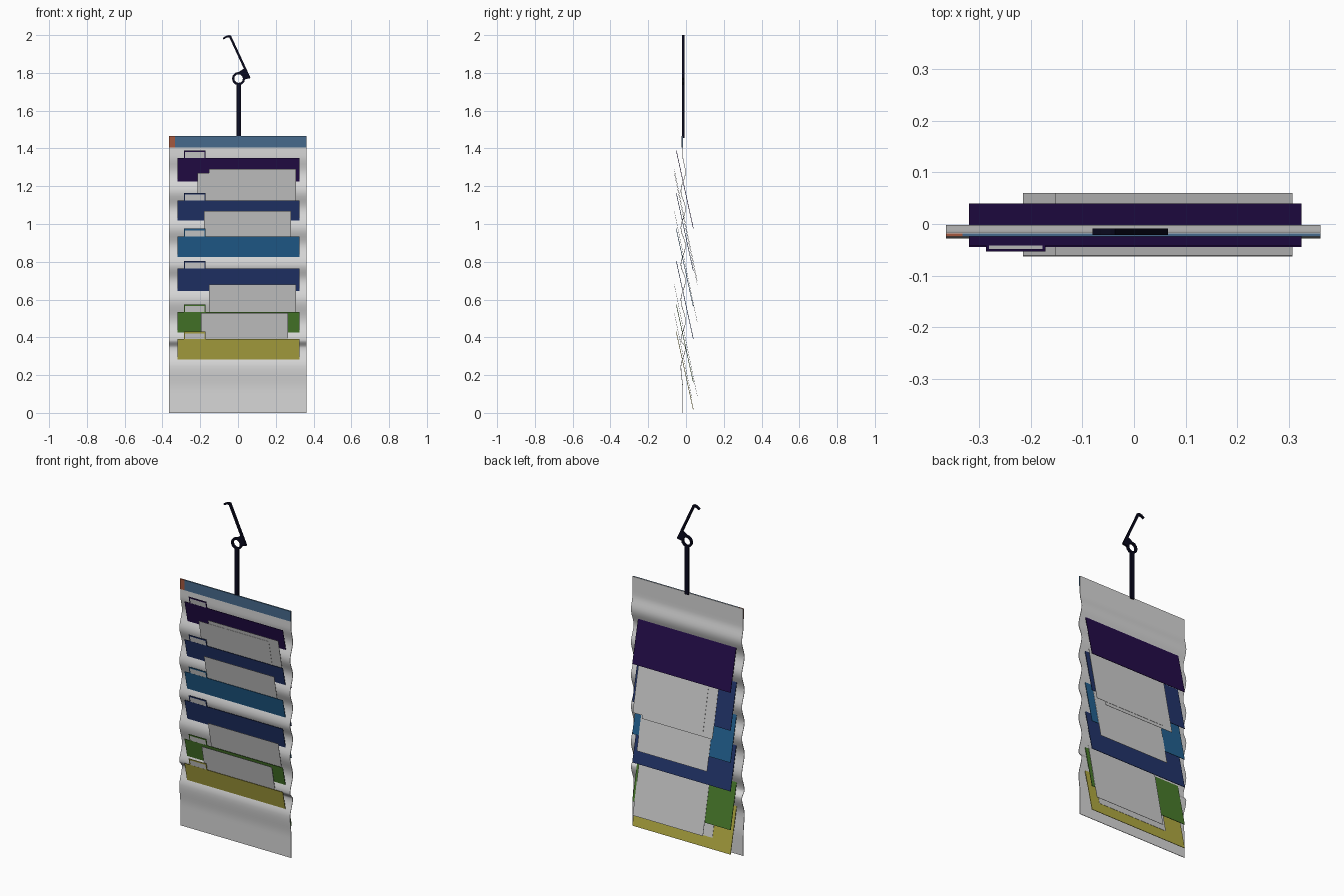
import bpy, bmesh, math

if "Cube" in bpy.data.objects:
    bpy.data.objects.remove(bpy.data.objects["Cube"])


def srgb(c):
    c /= 255
    return c / 12.92 if c <= 0.04045 else ((c + 0.055) / 1.055) ** 2.4


def material(name, r, g, b):
    m = bpy.data.materials.new(name)
    m.diffuse_color = (srgb(r), srgb(g), srgb(b), 1)
    m.use_nodes = True
    m.node_tree.nodes["Principled BSDF"].inputs["Base Color"].default_value = m.diffuse_color
    return m


PURPLE = material("deep purple", 36, 12, 74)
NAVY = material("navy blue", 34, 53, 108)
BLUE = material("mid blue", 34, 97, 146)
GREEN = material("leaf green", 74, 125, 44)
YELLOW = material("mustard yellow", 178, 170, 66)
HEADER = material("slate blue", 70, 106, 140)
RUST = material("rust orange", 165, 88, 62)
BLACK = material("blue black", 9, 9, 30)
PANEL = material("panel grey white", 215, 215, 215)
PAPER = material("paper white", 206, 206, 206)


def finish(name, bm, mat):
    bmesh.ops.recalc_face_normals(bm, faces=bm.faces)
    me = bpy.data.meshes.new(name)
    bm.to_mesh(me)
    bm.free()
    ob = bpy.data.objects.new(name, me)
    bpy.context.collection.objects.link(ob)
    me.materials.append(mat)
    return ob


def plate(name, outline, y_of_z, thick, mat):
    """Thin prism from an (x, z) outline, leaning along y_of_z."""
    bm = bmesh.new()
    front = [bm.verts.new((x, y_of_z(z) - thick / 2, z)) for x, z in outline]
    back = [bm.verts.new((x, y_of_z(z) + thick / 2, z)) for x, z in outline]
    n = len(outline)
    bm.faces.new(front)
    bm.faces.new(back[::-1])
    for i in range(n):
        j = (i + 1) % n
        bm.faces.new((front[i], back[i], back[j], front[j]))
    return finish(name, bm, mat)


def rect(x0, x1, z0, z1):
    return [(x0, z0), (x1, z0), (x1, z1), (x0, z1)]


def leaning(top, y_top, slope):
    return lambda z: y_top + (top - z) * slope


def flat(y):
    return lambda z: y


Y0 = -0.017
X0, X1, TOP = -0.365, 0.362, 1.465

# rippled back panel: swings back behind each folder top, forward below its slot
slots = [1.225, 1.03, 0.835, 0.65, 0.435, 0.295]
keys = [(TOP, Y0), (1.36, Y0)]
for s in slots:
    keys += [(s + 0.05, -0.003), (s - 0.05, -0.027)]
keys += [(0.12, Y0), (0.0, Y0)]
bm = bmesh.new()
rows = []
for (za, ya), (zb, yb) in zip(keys, keys[1:]):
    for k in range(6):
        t = k / 6
        rows.append((za + (zb - za) * t, ya + (yb - ya) * (1 - math.cos(math.pi * t)) / 2))
rows.append(keys[-1])
prev = None
for z, y in rows:
    cur = [bm.verts.new(p) for p in ((X0, y - .0015, z), (X1, y - .0015, z),
                                     (X1, y + .0015, z), (X0, y + .0015, z))]
    if prev:
        for i in range(4):
            bm.faces.new((prev[i], prev[(i + 1) % 4], cur[(i + 1) % 4], cur[i]))
    else:
        bm.faces.new(cur)
    prev = cur
bm.faces.new(prev)
panel = finish("back_panel", bm, PANEL)
bpy.context.view_layer.objects.active = panel
panel.select_set(True)
bpy.ops.object.shade_smooth_by_angle(angle=math.radians(40))

# header strip with coloured end
plate("header_strip", rect(-0.333, X1, 1.405, TOP), flat(Y0 - 0.004), 0.006, HEADER)
plate("header_end", rect(X0, -0.333, 1.405, TOP), flat(Y0 - 0.004), 0.006, RUST)

# folders with framed label tabs
folders = [(1.35, PURPLE), (1.125, NAVY), (0.935, BLUE),
           (0.765, NAVY), (0.535, GREEN), (0.39, YELLOW)]
for i, (z, mat) in enumerate(folders, 1):
    lean = leaning(z, -0.043, 0.219)
    plate(f"folder_{i}", rect(-0.32, 0.325, z - 0.373, z), lean, 0.003, mat)
    a, b, c, d = -0.287, -0.172, z, z + 0.04
    w = 0.006
    plate(f"folder_tab_{i}",
          [(a, c), (a + w, c), (a + w, d - 0.009), (b - w, d - 0.009),
           (b - w, c), (b, c), (b, d), (a, d)], lean, 0.003, mat)
    plate(f"tab_label_{i}", rect(a + w, b - w, c, d - 0.009), lean, 0.002, PANEL)

# loose papers: left edge, top, height
papers = [(-0.153, 1.29, 0.59), (-0.215, 1.27, 0.59), (-0.18, 1.07, 0.59),
          (-0.153, 0.68, 0.59), (-0.195, 0.53, 0.45)]
for i, (x, top, h) in enumerate(papers, 1):
    plate(f"paper_{i}", rect(x, x + 0.461, top - h, top),
          leaning(top, -0.062, 0.206), 0.0015, PAPER)

# hanger: stem, eye ring, bracket and hooked arm
YH, TH = -0.015, 0.013
plate("hanger_stem", rect(-0.009, 0.015, 1.455, 1.745), flat(YH), TH, BLACK)

bm = bmesh.new()
N = 12
loops = []
for r, y in ((0.035, YH - TH / 2), (0.035, YH + TH / 2),
             (0.023, YH + TH / 2), (0.023, YH - TH / 2)):
    loops.append([bm.verts.new((0.003 + r * math.cos(2 * math.pi * k / N), y,
                                1.77 + r * math.sin(2 * math.pi * k / N))) for k in range(N)])
for i in range(4):
    p, q = loops[i], loops[(i + 1) % 4]
    for k in range(N):
        m = (k + 1) % N
        bm.faces.new((p[k], p[m], q[m], q[k]))
finish("hanger_ring", bm, BLACK)

plate("hanger_bracket", [(0.0, 1.803), (0.022, 1.793), (0.033, 1.765), (0.065, 1.772),
                         (0.041, 1.828)], flat(YH), TH, BLACK)
plate("hanger_arm", [(0.052, 1.776), (0.066, 1.775), (-0.037, 1.997), (-0.046, 2.0),
                     (-0.064, 1.996), (-0.081, 1.985), (-0.077, 1.977),
                     (-0.060, 1.986), (-0.046, 1.988)], flat(YH), TH, BLACK)
